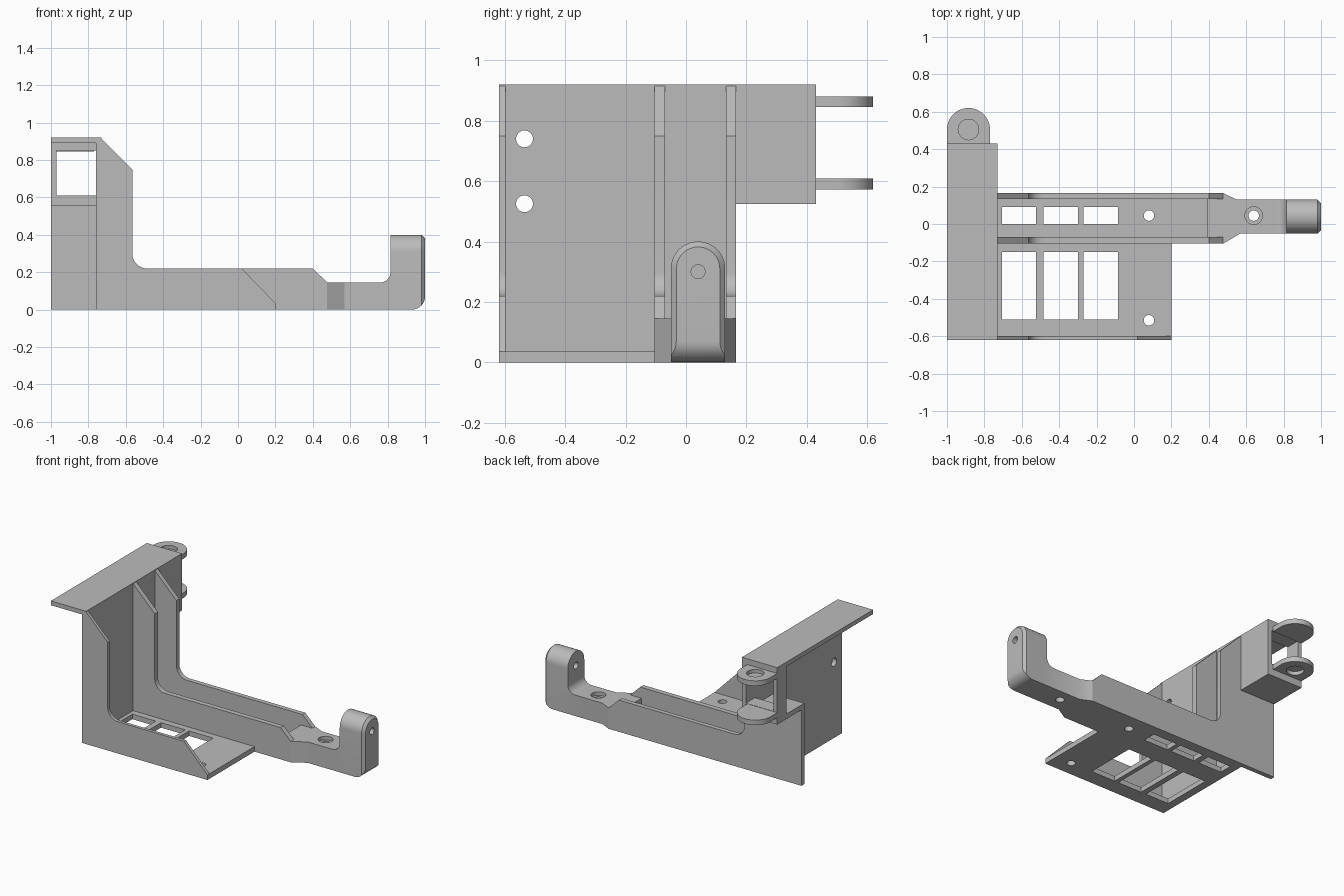
import bpy, bmesh
from math import pi, cos, sin, radians

cube = bpy.data.objects.get("Cube")
if cube:
    bpy.data.objects.remove(cube, do_unlink=True)

grey = bpy.data.materials.new("plain grey")
grey.use_nodes = True
colour = (0.5, 0.5, 0.5, 1)
grey.diffuse_color = colour
grey.node_tree.nodes["Principled BSDF"].inputs["Base Color"].default_value = colour


def prism(name, outline, axis, lo, hi):
    """Extrude a 2D outline along an axis from lo to hi."""
    place = {"x": lambda u, v, t: (t, u, v),
             "y": lambda u, v, t: (u, t, v),
             "z": lambda u, v, t: (u, v, t)}[axis]
    bm = bmesh.new()
    ends = [[bm.verts.new(place(u, v, t)) for u, v in outline] for t in (lo, hi)]
    bm.faces.new(ends[0])
    bm.faces.new(ends[1])
    n = len(outline)
    for i in range(n):
        j = (i + 1) % n
        bm.faces.new((ends[0][i], ends[0][j], ends[1][j], ends[1][i]))
    bmesh.ops.recalc_face_normals(bm, faces=bm.faces)
    mesh = bpy.data.meshes.new(name)
    bm.to_mesh(mesh)
    bm.free()
    mesh.materials.append(grey)
    ob = bpy.data.objects.new(name, mesh)
    bpy.context.collection.objects.link(ob)
    return ob


def rect(u0, u1, v0, v1):
    return [(u0, v0), (u1, v0), (u1, v1), (u0, v1)]


def box(name, x0, x1, y0, y1, z0, z1):
    return prism(name, rect(x0, x1, y0, y1), "z", z0, z1)


def arc(u, v, r, start, end, steps=10):
    angles = [radians(start + (end - start) * i / steps) for i in range(steps + 1)]
    return [(u + r * cos(a), v + r * sin(a)) for a in angles]


def rod(u, v, r, axis, lo, hi):
    return prism("cutter", arc(u, v, r, 0, 360, 32)[:-1], axis, lo, hi)


def carve(ob, cutters, operation="DIFFERENCE"):
    """Apply a boolean for each cutter, then discard the cutter."""
    bpy.context.view_layer.objects.active = ob
    for cutter in cutters:
        cutter.hide_render = True
        mod = ob.modifiers.new("cut", "BOOLEAN")
        mod.operation, mod.solver, mod.object = operation, "EXACT", cutter
        bpy.ops.object.modifier_apply(modifier=mod.name)
        bpy.data.objects.remove(cutter, do_unlink=True)


FRONT, BACK = -0.62, 0.43
RIB_IN, RIB_OUT = -0.105, 0.165
MID = 0.04

# Upright plate with two screw holes, and the shelf on top
upright = prism("upright_plate",
                [(FRONT, 0), (RIB_OUT, 0), (RIB_OUT, 0.525), (BACK, 0.525),
                 (BACK, 0.9), (FRONT, 0.9)], "x", -0.76, -0.73)
carve(upright, [rod(-0.535, z, 0.028, "x", -0.8, -0.7) for z in (0.525, 0.74)])
box("top_shelf", -1, -0.73, FRONT, BACK, 0.89, 0.92)

# Hinge housing: floor and rear window frame
box("housing_floor", -1, -0.73, RIB_OUT - 0.01, BACK, 0.525, 0.56)
frame = box("housing_frame", -1, -0.75, 0.33, BACK, 0.55, 0.9)
carve(frame, [box("cutter", -0.97, -0.7, 0.3, 0.5, 0.61, 0.85)])

# Hinge lugs with round recesses on their outer faces
lug_outline = [(-1, BACK)] + arc(-0.885, 0.505, 0.115, 180, 0, 24) + [(-0.77, BACK)]
for name, z0, z1, cut0, cut1 in (("lower_lug", 0.573, 0.608, 0.5, 0.598),
                                 ("upper_lug", 0.845, 0.88, 0.855, 0.95)):
    lug = prism(name, lug_outline, "z", z0, z1)
    carve(lug, [rod(-0.885, 0.505, 0.055, "z", cut0, cut1)])

# Base plate and channel floor with matching rows of windows
base = box("base_plate", -0.75, 0.2, FRONT, RIB_IN + 0.02, 0, 0.035)
channel = box("channel_floor", -0.75, 0.4, RIB_IN + 0.02, RIB_OUT - 0.02, 0, 0.035)
for floor, y0, y1, hole_y in ((base, -0.51, -0.15, -0.515), (channel, 0, 0.092, 0.045)):
    cuts = [box("cutter", x0, x1, y0, y1, -0.1, 0.1)
            for x0, x1 in ((-0.705, -0.525), (-0.485, -0.3), (-0.27, -0.085))]
    carve(floor, cuts + [rod(0.08, hole_y, 0.028, "z", -0.1, 0.1)])


# L-shaped ribs: chamfered top, filleted inner corner, sloped toe
def rib(name, y0, y1, toe):
    outline = [(-0.75, 0), (-0.75, 0.915), (-0.73, 0.915), (-0.565, 0.75)]
    outline += arc(-0.485, 0.3, 0.08, 180, 270)
    prism(name, outline + toe, "y", y0, y1)


long_toe = [(0.4, 0.22), (0.477, 0.145), (0.477, 0)]
rib("front_rib", FRONT, -0.598, [(0.02, 0.22), (0.2, 0.035), (0.2, 0)])
rib("middle_rib", RIB_IN, -0.07, long_toe)
rib("back_rib", 0.133, RIB_OUT, long_toe)
box("back_wall", -1, -0.74, 0.133, RIB_OUT, 0, 0.56)

# Arm: tapers from channel width, with a counterbored hole
arm = prism("arm", [(0.39, RIB_IN + 0.01), (0.477, RIB_IN), (0.57, MID - 0.09), (0.85, MID - 0.09),
                    (0.85, MID + 0.09), (0.55, MID + 0.09), (0.477, RIB_OUT),
                    (0.39, RIB_OUT - 0.01)], "z", 0, 0.145)
carve(arm, [rod(0.64, 0.045, 0.028, "z", -0.1, 0.3),
            rod(0.64, 0.045, 0.047, "z", 0.12, 0.3)])

# End post: arched, chamfered at the outer face, rounded at its heel
arch = [(MID - 0.09, 0), (MID + 0.09, 0)] + arc(MID, 0.31, 0.09, 0, 180, 24)
post = prism("end_post", arch, "x", 0.815, 1)
bm = bmesh.new()
bm.from_mesh(post.data)
rim = [e for e in bm.edges if all(v.co.x > 0.99 for v in e.verts)
       and max(v.co.z for v in e.verts) > 0.01]
bmesh.ops.bevel(bm, geom=rim, offset=0.018, segments=1, affect="EDGES")
bm.to_mesh(post.data)
bm.free()
heel = [(0.7, 0.5), (0.7, 0)] + arc(0.93, 0.07, 0.07, 270, 360) + [(1, 0.5)]
carve(post, [prism("cutter", heel, "y", -0.3, 0.3)], "INTERSECT")
carve(post, [rod(MID, 0.3, 0.023, "x", 0.7, 1.1)])

# Fillet where the arm meets the post
prism("post_fillet", [(0.82, 0.14)] + arc(0.76, 0.2, 0.055, 0, -90) + [(0.76, 0.14)],
      "y", MID - 0.09, MID + 0.09)

# Smooth the curved faces while keeping edges crisp
parts = [o for o in bpy.context.collection.objects if o.type == "MESH" and grey.name in o.data.materials]
for ob in bpy.context.view_layer.objects:
    ob.select_set(ob in parts)
bpy.context.view_layer.objects.active = parts[0]
bpy.ops.object.shade_smooth_by_angle(angle=radians(30))
